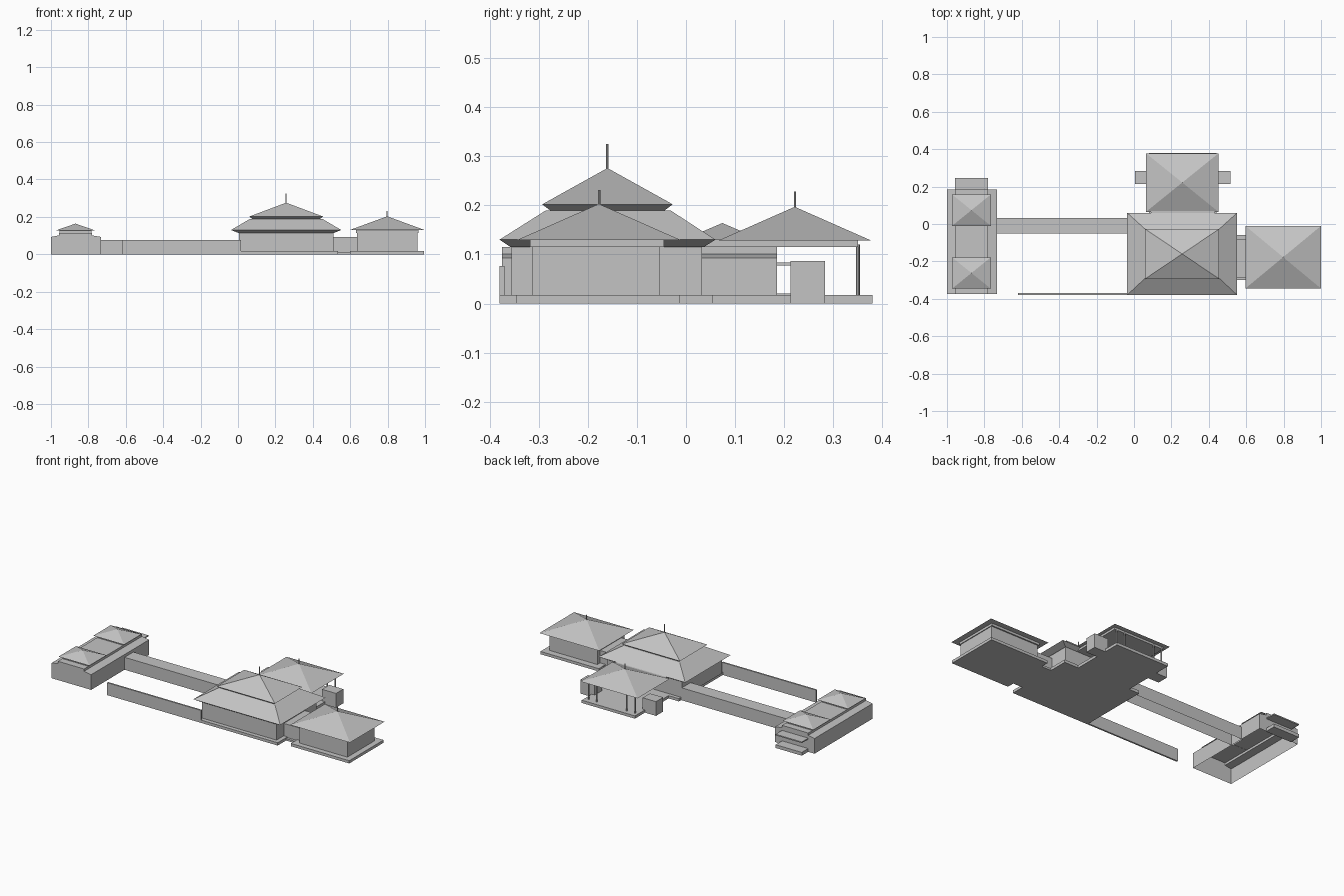
import bpy
import bmesh

default = bpy.data.objects.get("Cube")
if default:
    bpy.data.objects.remove(default, do_unlink=True)

GREY = (0.55, 0.55, 0.55, 1.0)
grey = bpy.data.materials.new("plain_grey")
grey.use_nodes = True
grey.diffuse_color = GREY
grey.node_tree.nodes["Principled BSDF"].inputs["Base Color"].default_value = GREY


def finish(name, bm):
    bmesh.ops.recalc_face_normals(bm, faces=bm.faces)
    mesh = bpy.data.meshes.new(name)
    bm.to_mesh(mesh)
    bm.free()
    mesh.materials.append(grey)
    obj = bpy.data.objects.new(name, mesh)
    bpy.context.collection.objects.link(obj)
    return obj


def loft(name, rings, open_bottom=False):
    """Stack rectangles (x0, x1, y0, y1, z); a zero-size one is an apex."""
    bm = bmesh.new()
    loops = [[bm.verts.new((x, y, z)) for x, y in
              ((x0, y0), (x1, y0), (x1, y1), (x0, y1))]
             for x0, x1, y0, y1, z in rings]
    for low, high in zip(loops, loops[1:]):
        for i in range(4):
            j = (i + 1) % 4
            bm.faces.new((low[i], low[j], high[j], high[i]))
    bm.faces.new(loops[0][::-1])
    bm.faces.new(loops[-1])
    bmesh.ops.remove_doubles(bm, verts=bm.verts, dist=1e-5)
    bmesh.ops.recalc_face_normals(bm, faces=bm.faces)
    if open_bottom:
        floor = min(v.co.z for v in bm.verts)
        under = [f for f in bm.faces if all(v.co.z < floor + 1e-5 for v in f.verts)]
        bmesh.ops.delete(bm, geom=under, context='FACES_ONLY')
    return finish(name, bm)


def box(name, x, y, z, open_bottom=False):
    return loft(name, [(*x, *y, z[0]), (*x, *y, z[1])], open_bottom)


def roof(name, x, y, eave, apex, soffit=0.0, inset=0.0):
    """Pyramid roof, with an optional soffit sloping in below the eaves."""
    cx, cy = sum(x) / 2, sum(y) / 2
    rings = [(*x, *y, eave), (cx, cx, cy, cy, apex)]
    if soffit:
        rings.insert(0, (x[0] + inset, x[1] - inset,
                         y[0] + inset, y[1] - inset, eave - soffit))
    return loft(name, rings)


def post(name, x, y, z, radius):
    bm = bmesh.new()
    bmesh.ops.create_cone(bm, cap_ends=True, segments=8, radius1=radius,
                          radius2=radius, depth=z[1] - z[0])
    bmesh.ops.translate(bm, verts=bm.verts, vec=(x, y, (z[0] + z[1]) / 2))
    return finish(name, bm)


PLINTH = (0, 0.017)

# Main hall with two roof tiers
box("hall_plinth", (0.01, 0.535), (-0.38, 0.055), PLINTH)
box("hall_walls", (0.005, 0.51), (-0.355, 0.033), (0.017, 0.116))
loft("hall_lower_roof", [(0.0, 0.515, -0.357, 0.036, 0.115),
                         (-0.037, 0.552, -0.38, 0.06, 0.13),
                         (0.065, 0.45, -0.285, -0.032, 0.19)])
roof("hall_upper_roof", (0.06, 0.455), (-0.293, -0.027), 0.202, 0.276, 0.012, 0.016)
post("hall_spire", 0.257, -0.16, (0.265, 0.325), 0.0025)

# East hall and its link
box("east_plinth", (0.6, 0.995), (-0.345, -0.013), PLINTH)
box("east_walls", (0.637, 0.96), (-0.313, -0.053), (0.017, 0.117))
box("east_eave_beam", (0.63, 0.965), (-0.318, -0.045), (0.115, 0.13))
roof("east_roof", (0.595, 1.0), (-0.345, -0.01), 0.129, 0.203)
post("east_spire", 0.797, -0.177, (0.195, 0.231), 0.0025)
box("link_plinth", (0.53, 0.605), (-0.3, -0.06), (0, 0.012))
box("link_room", (0.505, 0.64), (-0.285, -0.08), (0.01, 0.093))

# Open pavilion at the back
box("pavilion_plinth", (0.08, 0.44), (0.05, 0.38), PLINTH)
roof("pavilion_roof", (0.064, 0.452), (0.065, 0.378), 0.128, 0.197)
box("pavilion_beam", (0.09, 0.43), (0.033, 0.35), (0.115, 0.13))
post("pavilion_spire", 0.258, 0.222, (0.19, 0.228), 0.0025)
for i, x in enumerate((0.1, 0.155, 0.36, 0.415)):
    post(f"pavilion_column_{i + 1}", x, 0.35, (0.017, 0.12), 0.004)
for side, x in (("right", (0.005, 0.095)), ("left", (0.42, 0.515))):
    box(f"pavilion_{side}_block", x, (0.213, 0.283), (0, 0.087))

# Corridor and garden wall
box("corridor", (-0.74, 0.01), (-0.052, 0.033), (0, 0.076), True)
box("garden_wall", (-0.62, 0.015), (-0.38, -0.37), (0, 0.076))

# West wing with raised centre strip
loft("west_wing", [(-1.0, -0.732, -0.375, 0.185, 0),
                   (-1.0, -0.732, -0.375, 0.185, 0.093),
                   (-0.957, -0.78, -0.375, 0.185, 0.101),
                   (-0.957, -0.78, -0.375, 0.185, 0.115)], True)
for name, y in (("back", 0.074), ("front", -0.262)):
    box(f"west_{name}_lantern", (-0.955, -0.783), (y - 0.07, y + 0.07), (0.114, 0.13))
    roof(f"west_{name}_roof", (-0.973, -0.765), (y - 0.084, y + 0.084), 0.128, 0.164)

# Porch at the back of the west wing
box("porch_floor", (-0.957, -0.78), (0.18, 0.247), (0, 0.02))
box("porch_canopy", (-0.957, -0.78), (0.18, 0.247), (0.077, 0.084))
